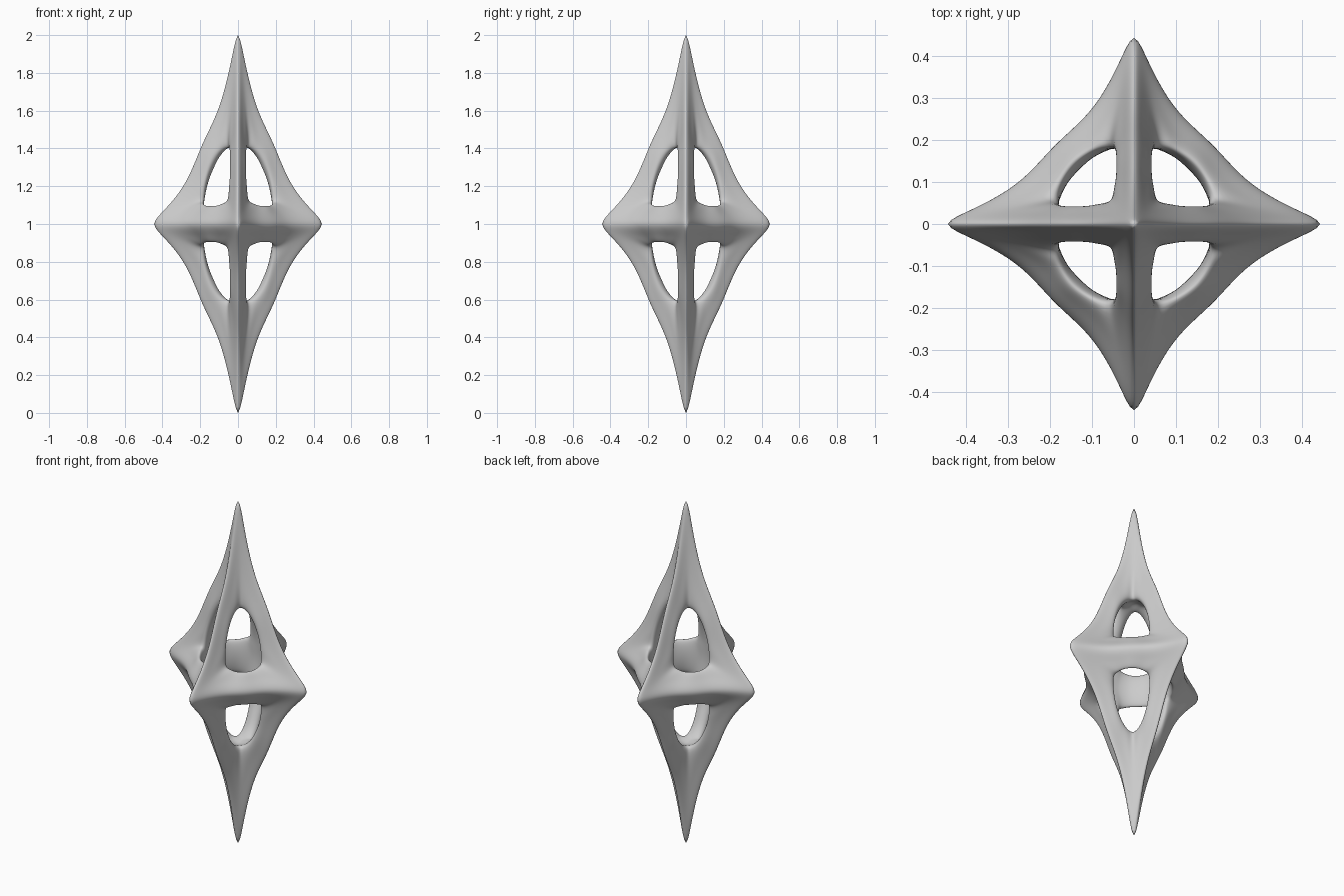
import bpy
import bmesh
from itertools import permutations, product
from mathutils import Vector

cube = bpy.data.objects.get("Cube")
if cube:
    bpy.data.objects.remove(cube, do_unlink=True)

STRETCH = 2.25
FIT_STEPS = 8

# One half of a strut: rows run from spike to strut middle,
# columns run from outer ridge over the hole rim to the inner ridge
PATCH = [
    [(.444, 0, 0), (.30, .038, .038), (.187, .055, .055), (.188, 0, 0)],
    [(.36, .048, 0), (.265, .068, .029), (.183, .08, .047), (.18, .05, 0)],
    [(.267, .107, 0), (.215, .113, .027), (.168, .11, .042), (.16, .095, 0)],
    [(.188, .188, 0), (.168, .168, .026), (.143, .143, .041), (.13, .13, 0)],
]


def build_cage():
    """Repeat the patch through all axis swaps and mirrors."""
    bm = bmesh.new()
    shared = {}

    def vert(point, axes, signs):
        co = tuple(round(point[a] * s, 4) + 0.0 for a, s in zip(axes, signs))
        if co not in shared:
            shared[co] = bm.verts.new(co)
        return shared[co]

    for axes in permutations(range(3)):
        for signs in product((1, -1), repeat=3):
            grid = [[vert(p, axes, signs) for p in row] for row in PATCH]
            for upper, lower in zip(grid, grid[1:]):
                for i in range(len(upper) - 1):
                    quad = (upper[i], upper[i + 1], lower[i + 1], lower[i])
                    if bm.faces.get(quad) is None:
                        bm.faces.new(quad)
    bmesh.ops.recalc_face_normals(bm, faces=bm.faces[:])
    mesh = bpy.data.meshes.new("star_frame")
    bm.to_mesh(mesh)
    bm.free()
    return mesh


# Star frame with six spikes and eight openings
mesh = build_cage()
star = bpy.data.objects.new("star_frame", mesh)
bpy.context.collection.objects.link(star)
smooth = star.modifiers.new("smooth", 'SUBSURF')
smooth.use_limit_surface = True
smooth.levels = 1

# Push the cage outward until the smoothed skin meets the patch points
targets = [v.co.copy() for v in mesh.vertices]
for step in range(FIT_STEPS):
    mesh.update()
    star.update_tag()
    graph = bpy.context.evaluated_depsgraph_get()
    graph.update()
    skin = star.evaluated_get(graph).data
    gaps = [t - skin.vertices[i].co for i, t in enumerate(targets)]
    for v, gap in zip(mesh.vertices, gaps):
        v.co += gap

# Stretch upright and stand on the ground
for v in mesh.vertices:
    v.co = Vector((v.co.x, v.co.y, v.co.z * STRETCH + 1))
mesh.update()
smooth.levels = smooth.render_levels = 3
mesh.polygons.foreach_set("use_smooth", [True] * len(mesh.polygons))

# Plain grey
grey = bpy.data.materials.new("plain_grey")
grey.use_nodes = True
colour = (.6, .6, .6, 1)
grey.diffuse_color = colour
grey.node_tree.nodes["Principled BSDF"].inputs["Base Color"].default_value = colour
mesh.materials.append(grey)
